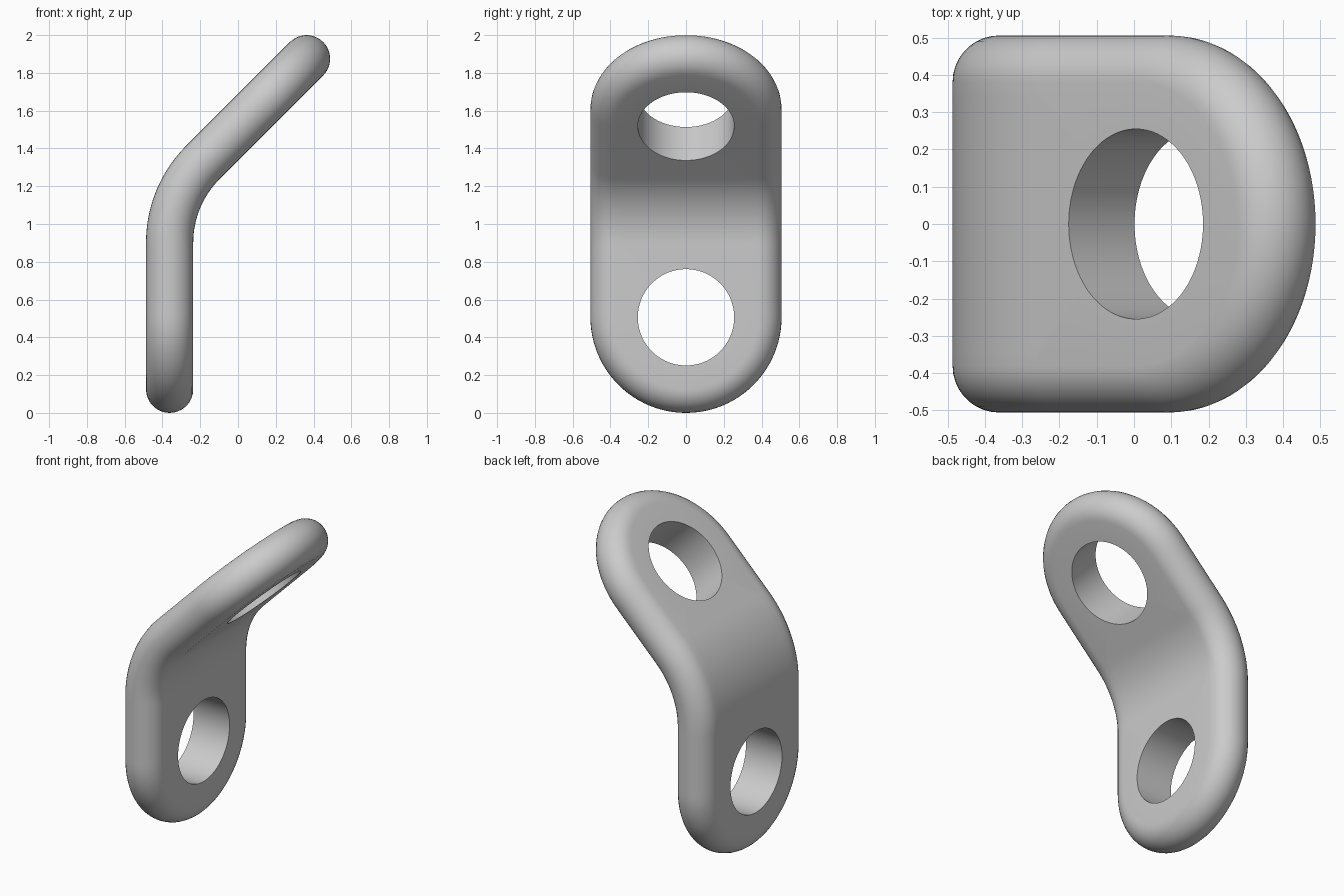
import bpy, bmesh, math
from mathutils import Vector

cube = bpy.data.objects.get("Cube")
if cube:
    bpy.data.objects.remove(cube)

# Main dimensions
HALF_T = 0.125            # half thickness, also the rounded rim radius
CORE = 0.381              # half width of the flat faces
HOLE = 0.255              # hole radius
BEND_R = 0.6              # centreline bend radius
BEND = math.pi / 4
START_X = -0.362
LEG = 1.025               # rim centre to the corner of the bend
S0 = LEG - BEND_R * math.tan(BEND / 2)
LENGTH = 2 * S0 + BEND_R * BEND
SEGS, RIM, STEPS = 96, 18, 20


def bent(s, y, h):
    """Place a flat plate point (along, across, height) on the bent plate."""
    t = min(max(s - S0, 0) / BEND_R, BEND)
    rest = s - S0 - t * BEND_R
    x = START_X + BEND_R * (1 - math.cos(t)) + rest * math.sin(t) - h * math.cos(t)
    z = HALF_T + S0 + BEND_R * math.sin(t) + rest * math.cos(t) + h * math.sin(t)
    return Vector((x, y, z))


bm = bmesh.new()


def face(points):
    bm.faces.new([bm.verts.new(bent(*p)) for p in points])


def sheets(quad):
    """Flat quad on both sides of the plate."""
    for h in (-HALF_T, HALF_T):
        face([(s, y, h) for s, y in quad])


def rim(a, na, b, nb):
    """Half-round edge between two outline points with outward normals."""
    def at(p, n, k):
        w = math.pi * k / RIM
        r = HALF_T * math.sin(w)
        return (p[0] + n[0] * r, p[1] + n[1] * r, HALF_T * math.cos(w))
    for k in range(RIM):
        face([at(a, na, k), at(b, nb, k), at(b, nb, k + 1), at(a, na, k + 1)])


def end_point(angle):
    """Outline of an end: half circle outward, square toward the bend."""
    c, s = math.cos(angle), math.sin(angle)
    scale = CORE if c >= 0 else CORE / max(abs(c), abs(s))
    return c * scale, s * scale


def end_normal(angle):
    c, s = math.cos(angle), math.sin(angle)
    return (c, s) if c >= 0 else (0, math.copysign(1, s))


# Two pierced round ends
angles = [2 * math.pi * i / SEGS for i in range(SEGS + 1)]
for centre, d in ((CORE, -1), (LENGTH - CORE, 1)):
    def put(p):
        return centre + d * p[0], p[1]
    for a, b in zip(angles, angles[1:]):
        ha, hb = (put((HOLE * math.cos(w), HOLE * math.sin(w))) for w in (a, b))
        oa, ob = put(end_point(a)), put(end_point(b))
        sheets([ha, hb, ob, oa])
        face([(*ha, -HALF_T), (*hb, -HALF_T), (*hb, HALF_T), (*ha, HALF_T)])
        if math.cos((a + b) / 2) > -math.sqrt(0.5):
            (ca, sa), (cb, sb) = end_normal(a), end_normal(b)
            rim(oa, (d * ca, sa), ob, (d * cb, sb))

# Curved middle strip joining the ends
stations = [2 * CORE] + [S0 + BEND_R * BEND * i / STEPS for i in range(STEPS + 1)]
stations.append(LENGTH - 2 * CORE)
quarter = SEGS // 4
columns = [CORE * math.tan(math.pi / 2 * (i / quarter - 0.5)) for i in range(quarter + 1)]
for s, t in zip(stations, stations[1:]):
    for y, v in zip(columns, columns[1:]):
        sheets([(s, y), (t, y), (t, v), (s, v)])
    for side in (-1, 1):
        rim((s, side * CORE), (0, side), (t, side * CORE), (0, side))

bmesh.ops.remove_doubles(bm, verts=bm.verts, dist=0.0002)
bmesh.ops.recalc_face_normals(bm, faces=bm.faces)
mesh = bpy.data.meshes.new("bent_link_plate")
bm.to_mesh(mesh)
bm.free()
plate = bpy.data.objects.new("bent_link_plate", mesh)
bpy.context.scene.collection.objects.link(plate)

# Plain grey finish
grey = bpy.data.materials.new("plain grey")
grey.use_nodes = True
colour = (0.6, 0.6, 0.6, 1)
grey.diffuse_color = colour
grey.node_tree.nodes["Principled BSDF"].inputs["Base Color"].default_value = colour
mesh.materials.append(grey)

bpy.ops.object.select_all(action='DESELECT')
plate.select_set(True)
bpy.context.view_layer.objects.active = plate
bpy.ops.object.shade_smooth_by_angle(angle=math.radians(35))
